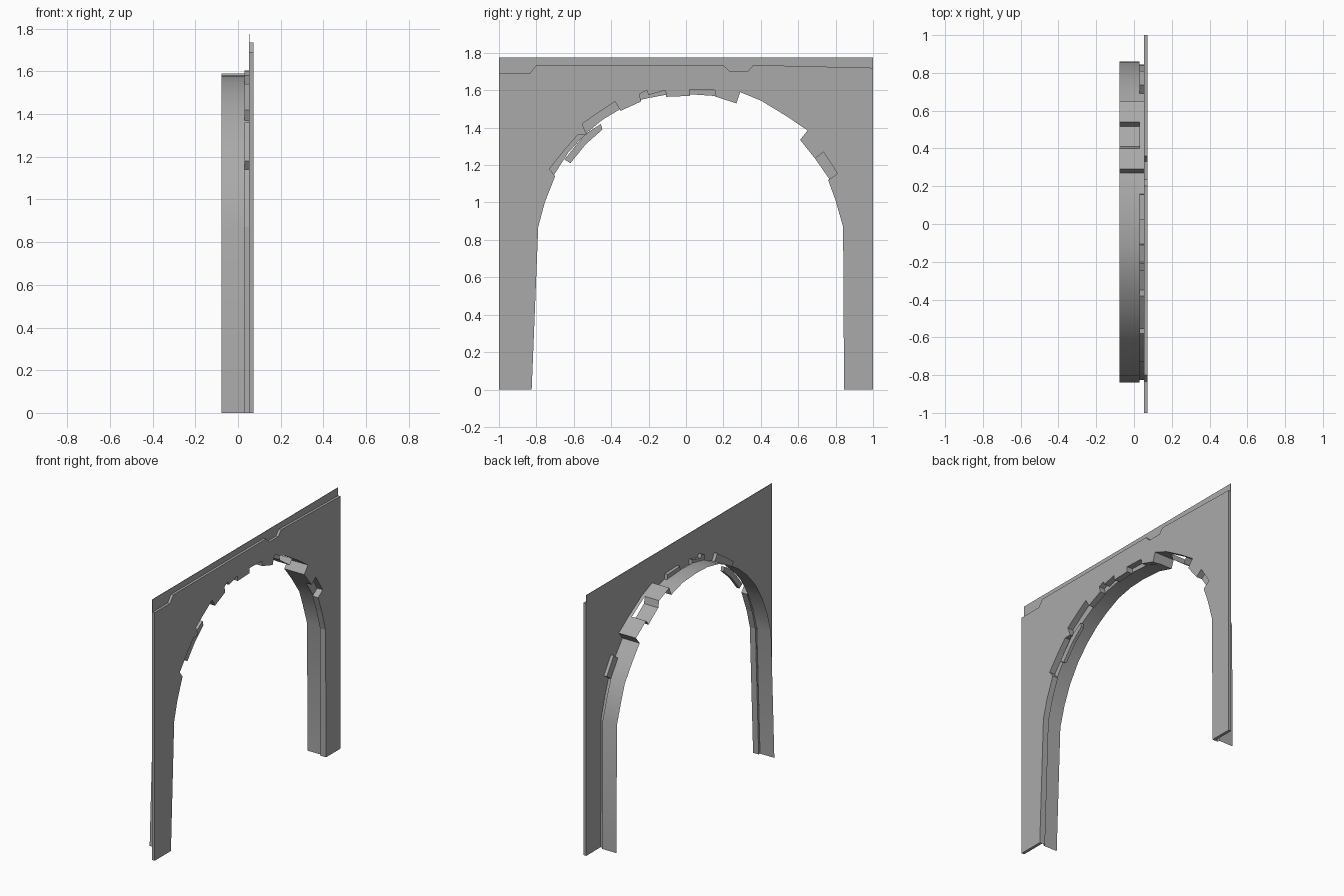
import bpy
import bmesh
import math
from mathutils import Vector
from mathutils.geometry import intersect_point_line

default_cube = bpy.data.objects.get("Cube")
if default_cube:
    bpy.data.objects.remove(default_cube, do_unlink=True)

# Single stone colour
stone = bpy.data.materials.new("grey stone")
stone.use_nodes = True
grey = (0.4, 0.4, 0.4, 1)
stone.diffuse_color = grey
stone.node_tree.nodes["Principled BSDF"].inputs["Base Color"].default_value = grey

# Depth of each layer along x
FACE, PLATE_BACK, COLLAR_BACK, LINING_BACK = 0.072, 0.052, 0.03, -0.078
SHEET_TOP = 1.775


def finish(name, bm, smooth=False):
    """Turn a bmesh into a named, coloured object."""
    bmesh.ops.recalc_face_normals(bm, faces=bm.faces)
    mesh = bpy.data.meshes.new(name)
    bm.to_mesh(mesh)
    bm.free()
    mesh.materials.append(stone)
    obj = bpy.data.objects.new(name, mesh)
    bpy.context.collection.objects.link(obj)
    if smooth:
        bpy.ops.object.select_all(action="DESELECT")
        obj.select_set(True)
        bpy.context.view_layer.objects.active = obj
        bpy.ops.object.shade_smooth_by_angle(angle=math.radians(25))
    return obj


def prism(name, outline, front, back):
    """Solid slab from a (y, z) outline between two x depths."""
    bm = bmesh.new()
    face = bm.faces.new([bm.verts.new((front, y, z)) for y, z in outline])
    result = bmesh.ops.extrude_face_region(bm, geom=[face], use_keep_orig=True)
    moved = [v for v in result["geom"] if isinstance(v, bmesh.types.BMVert)]
    bmesh.ops.translate(bm, verts=moved, vec=(back - front, 0, 0))
    return finish(name, bm)


def ribbon(name, side_a, side_b, smooth=False):
    """Open sheet of quads between two rows of points."""
    bm = bmesh.new()
    row_a = [bm.verts.new(p) for p in side_a]
    row_b = [bm.verts.new(p) for p in side_b]
    for i in range(len(row_a) - 1):
        bm.faces.new((row_a[i], row_a[i + 1], row_b[i + 1], row_b[i]))
    return finish(name, bm, smooth)


def at_depth(path, x):
    return [Vector((x, y, z)) for y, z in path]


def nearest_on(path, point):
    """Closest point to the given one along a polyline."""
    best = None
    for start, end in zip(path, path[1:]):
        hit, t = intersect_point_line(point, start, end)
        hit = start.lerp(end, min(1, max(0, t)))
        if best is None or (hit - point).length < (best - point).length:
            best = hit
    return best


# Opening edge with broken brick notches, from the -y foot to the +y foot
opening = [
    (-.825, 0), (-.79, .87), (-.755, 1), (-.7, 1.14), (-.73, 1.18),
    (-.65, 1.28), (-.58, 1.36), (-.53, 1.36), (-.555, 1.42), (-.47, 1.48),
    (-.38, 1.54), (-.35, 1.49), (-.24, 1.54), (-.25, 1.58), (-.21, 1.6),
    (-.2, 1.575), (-.11, 1.6), (-.105, 1.565), (.02, 1.57), (.02, 1.605),
    (.155, 1.6), (.16, 1.565), (.27, 1.53), (.29, 1.59), (.4, 1.545),
    (.54, 1.46), (.65, 1.385), (.61, 1.335), (.69, 1.235), (.735, 1.27),
    (.81, 1.155), (.76, 1.12), (.8, 1.01), (.84, .87), (.845, 0),
]

# Upper edge of the thick wall, from +y to -y
wall_top = [
    (1, 0), (1, 1.72), (.36, 1.735), (.33, 1.7), (.235, 1.7), (.2, 1.735),
    (-.8, 1.735), (-.835, 1.69), (-1, 1.69), (-1, 0),
]

# Tunnel lining: smooth on the -y side, stepped bricks on the +y side
lining = [
    (-.84, 0), (-.805, .87), (-.765, 1.01), (-.71, 1.14), (-.635, 1.26),
    (-.545, 1.36), (-.45, 1.44), (-.35, 1.5), (-.24, 1.55), (-.12, 1.575),
    (0, 1.58), (.15, 1.57), (.27, 1.535), (.29, 1.59), (.4, 1.545),
    (.41, 1.5), (.515, 1.425), (.54, 1.46), (.65, 1.385), (.61, 1.335),
    (.69, 1.235), (.77, 1.12), (.81, 1.01), (.855, .87), (.86, 0),
]

# Wall slab with the arched opening
prism("wall", opening + wall_top, FACE, PLATE_BACK)

# Thin backing strip showing above the broken top edge
strip = [(-1, 1.65), (1, 1.65), (1, SHEET_TOP), (-1, SHEET_TOP)]
prism("top_strip", strip, PLATE_BACK + 0.003, PLATE_BACK)

# Notch walls behind the opening edge
edge_back = at_depth(opening, COLLAR_BACK)
ribbon("brick_collar", at_depth(opening, PLATE_BACK), edge_back)

# Step between the collar and the lining
lining_front = at_depth(lining, COLLAR_BACK)
step_outer = [nearest_on(lining_front, p) for p in edge_back]
ribbon("collar_step", edge_back, step_outer)

# Lining sheet running back through the arch
ribbon("arch_lining", lining_front, at_depth(lining, LINING_BACK), smooth=True)

# Brick standing proud of the lining on the -y side
brick = [(-.65, 1.23), (-.618, 1.21), (-.537, 1.31), (-.447, 1.39),
         (-.455, 1.42), (-.54, 1.365)]
prism("loose_brick", brick, PLATE_BACK, COLLAR_BACK)
